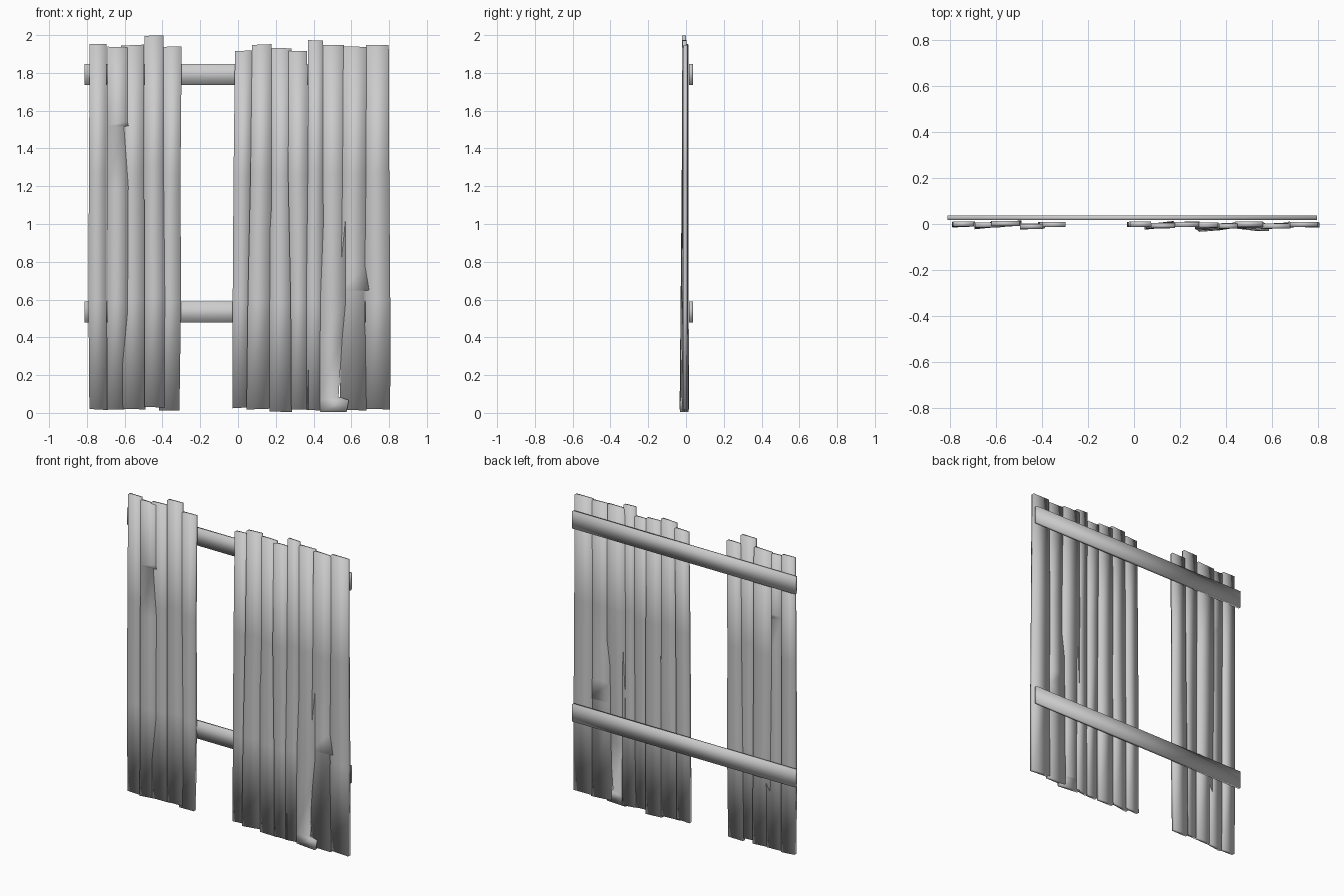
import bpy, bmesh, random

random.seed(4)
THICK = 0.022

# planks: top left x, top right x, top z, bottom left x, bottom right x, bottom z,
# depth at top, depth at bottom, twist at bottom
PLANKS = [
    (-.785, -.697, 1.953, -.787, -.692, .018, .000, -.002, .002),
    (-.692, -.585, 1.937, -.694, -.590, .018, -.004, -.006, .006),
    (-.620, -.498, 1.947, -.610, -.490, .020, .002, .000, .004),
    (-.496, -.395, 1.997, -.496, -.390, .030, -.010, -.010, .004),
    (-.397, -.298, 1.939, -.418, -.310, .013, -.003, -.002, .000),
    (-.016, .075, 1.917, -.030, .062, .027, -.001, -.002, .000),
    (.075, .178, 1.950, .045, .172, .020, -.007, -.006, .008),
    (.176, .282, 1.931, .168, .285, .006, -.003, -.001, .002),
    (.268, .366, 1.917, .282, .374, .018, -.005, -.020, .003),
    (.370, .450, 1.972, .362, .455, .014, -.008, -.010, .008),
    (.440, .560, 1.947, .434, .575, .005, -.001, -.014, -.006),
    (.558, .680, 1.939, .540, .680, .015, -.009, -.008, .004),
    (.678, .798, 1.947, .672, .806, .020, -.002, -.003, -.002),
]
# splinters: plank -> extra rings (height, left shift, right shift)
SPLINTERS = {
    1: [(1.545, 0, 0), (1.52, 0, .006), (1.515, 0, -.018), (1.2, 0, .006)],
    10: [(.068, 0, .012), (.085, 0, -.042), (.4, 0, -.02)],
    11: [(.78, 0, -.008), (.65, 0, .014), (.645, 0, -.010)],
}


def ring_solid(name, rings):
    """Skin a list of four-corner rings into a closed solid."""
    bm = bmesh.new()
    loops = [[bm.verts.new(co) for co in ring] for ring in rings]
    for a, b in zip(loops, loops[1:]):
        for i in range(4):
            j = (i + 1) % 4
            bm.faces.new((a[i], a[j], b[j], b[i]))
    bm.faces.new(loops[0])
    bm.faces.new(loops[-1])
    bmesh.ops.recalc_face_normals(bm, faces=bm.faces)
    mesh = bpy.data.meshes.new(name)
    bm.to_mesh(mesh)
    bm.free()
    for p in mesh.polygons:
        p.use_smooth = True
    obj = bpy.data.objects.new(name, mesh)
    bpy.context.collection.objects.link(obj)
    return obj


# Upright weathered planks
for n, (tl, tr, tz, bl, br, bz, ty, by, twist) in enumerate(PLANKS):
    levels = [(bz, 0, 0), (tz, 0, 0)]
    levels += SPLINTERS.get(n, [])
    for f in (.3, .65):
        z = bz + (tz - bz) * f
        if all(abs(z - s[0]) > .15 for s in levels):
            levels.append((z, random.uniform(-.008, .003), random.uniform(-.003, .006)))
    rings = []
    for z, dl, dr in sorted(levels):
        t = (z - bz) / (tz - bz)
        l = bl + (tl - bl) * t + dl
        r = br + (tr - br) * t + dr
        y = by + (ty - by) * t
        w = twist * (1 - t)
        slant = random.uniform(-.003, .003) if z in (bz, tz) else 0
        h = THICK / 2
        rings.append([(l, y - h - w, z - slant), (r, y - h + w, z + slant),
                      (r, y + h + w, z + slant), (l, y + h - w, z - slant)])
    ring_solid(f"plank_{n + 1:02d}", rings)

# Two horizontal rails on the back
for name, z0, z1 in (("lower_rail", .478, .59), ("upper_rail", 1.737, 1.848)):
    ring_solid(name, [[(x, .017, z0), (x, .036, z0), (x, .036, z1), (x, .017, z1)]
                      for x in (-.812, .797)])
